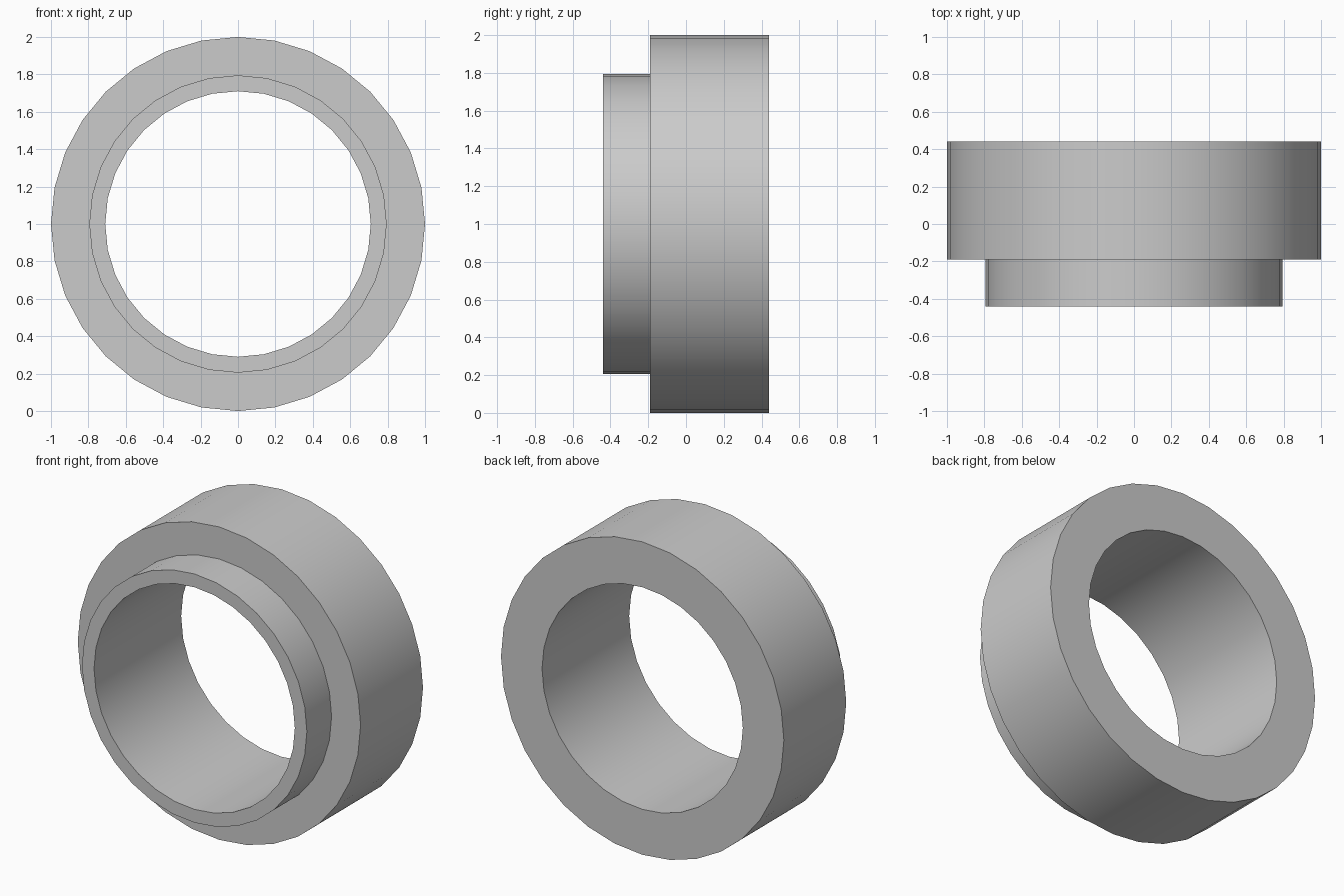
import bpy, math

if "Cube" in bpy.data.objects:
    bpy.data.objects.remove(bpy.data.objects["Cube"], do_unlink=True)

SIDES = 32

grey = bpy.data.materials.new("plain grey")
grey.use_nodes = True
colour = (0.6, 0.6, 0.6, 1)
grey.diffuse_color = colour
grey.node_tree.nodes["Principled BSDF"].inputs["Base Color"].default_value = colour

# Stepped cross-section of the ring as (radius, y)
profile = [(0.71, -0.44), (0.795, -0.44), (0.795, -0.19),
           (1.0, -0.19), (1.0, 0.44), (0.71, 0.44)]

# Sweep the section around the y axis
verts, faces = [], []
n = len(profile)
for i in range(SIDES):
    a = 2 * math.pi * i / SIDES
    verts += [(r * math.sin(a), y, 1 + r * math.cos(a)) for r, y in profile]
    j = (i + 1) % SIDES
    for k in range(n):
        m = (k + 1) % n
        faces.append((i * n + k, j * n + k, j * n + m, i * n + m))

mesh = bpy.data.meshes.new("stepped_ring")
mesh.from_pydata(verts, [], faces)
mesh.materials.append(grey)
ring = bpy.data.objects.new("stepped_ring", mesh)
bpy.context.collection.objects.link(ring)

# Consistent outward faces and smooth walls with sharp rims
bpy.context.view_layer.objects.active = ring
ring.select_set(True)
bpy.ops.object.mode_set(mode="EDIT")
bpy.ops.mesh.select_all(action="SELECT")
bpy.ops.mesh.normals_make_consistent(inside=False)
bpy.ops.object.mode_set(mode="OBJECT")
bpy.ops.object.shade_smooth_by_angle(angle=math.radians(30))
